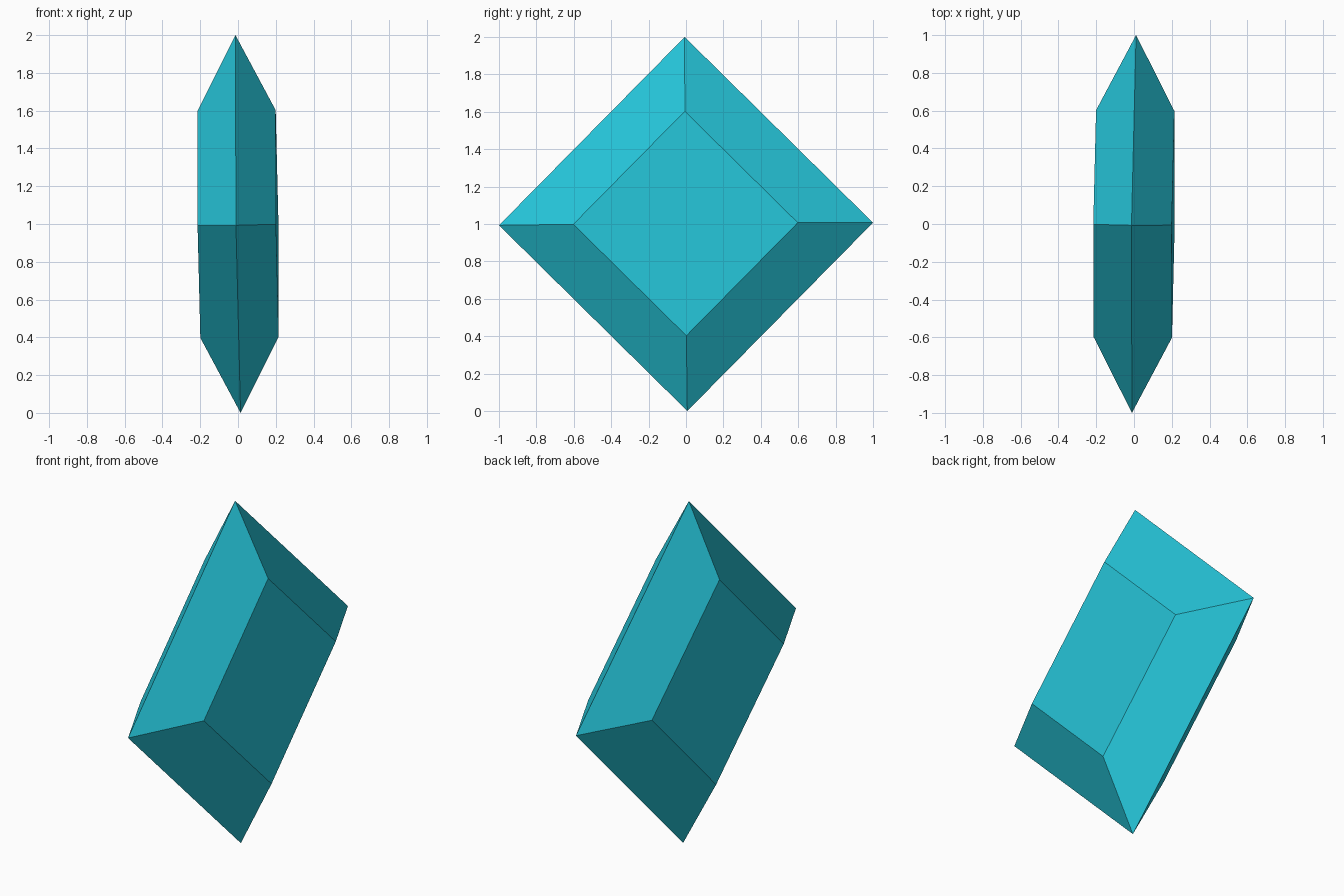
import bpy, bmesh, math
from mathutils import Matrix, Vector

if "Cube" in bpy.data.objects:
    bpy.data.objects.remove(bpy.data.objects["Cube"])

# Gem proportions
RIM, TABLE, HALF_DEPTH = 1.0, 0.6, 0.2075

cyan = bpy.data.materials.new("bright cyan")
cyan.diffuse_color = (0.0194, 0.565, 0.701, 1.0)
cyan.use_nodes = True
cyan.node_tree.nodes["Principled BSDF"].inputs["Base Color"].default_value = cyan.diffuse_color

# Local axes: the gem leans very slightly off upright
up = Vector((-0.0135, -0.007, 1)).normalized()
side = Vector((0.011, 1, 0.007)).normalized()
normal = side.cross(up).normalized()
centre = Vector((0, 0, 1))

bm = bmesh.new()

# Square rings: back table, wide rim, front table
rings = []
for depth, radius in ((-HALF_DEPTH, TABLE), (0, RIM), (HALF_DEPTH, TABLE)):
    rings.append([bm.verts.new(centre + normal * depth
                               + side * radius * math.cos(i * math.pi / 2)
                               + up * radius * math.sin(i * math.pi / 2))
                  for i in range(4)])

# Bevelled sides and flat tables
for a, b in zip(rings, rings[1:]):
    for i in range(4):
        j = (i + 1) % 4
        bm.faces.new((a[i], a[j], b[j], b[i]))
bm.faces.new(rings[0][::-1])
bm.faces.new(rings[-1])
bmesh.ops.recalc_face_normals(bm, faces=bm.faces)

mesh = bpy.data.meshes.new("diamond_gem")
bm.to_mesh(mesh)
bm.free()
mesh.materials.append(cyan)
gem = bpy.data.objects.new("diamond_gem", mesh)
bpy.context.collection.objects.link(gem)
